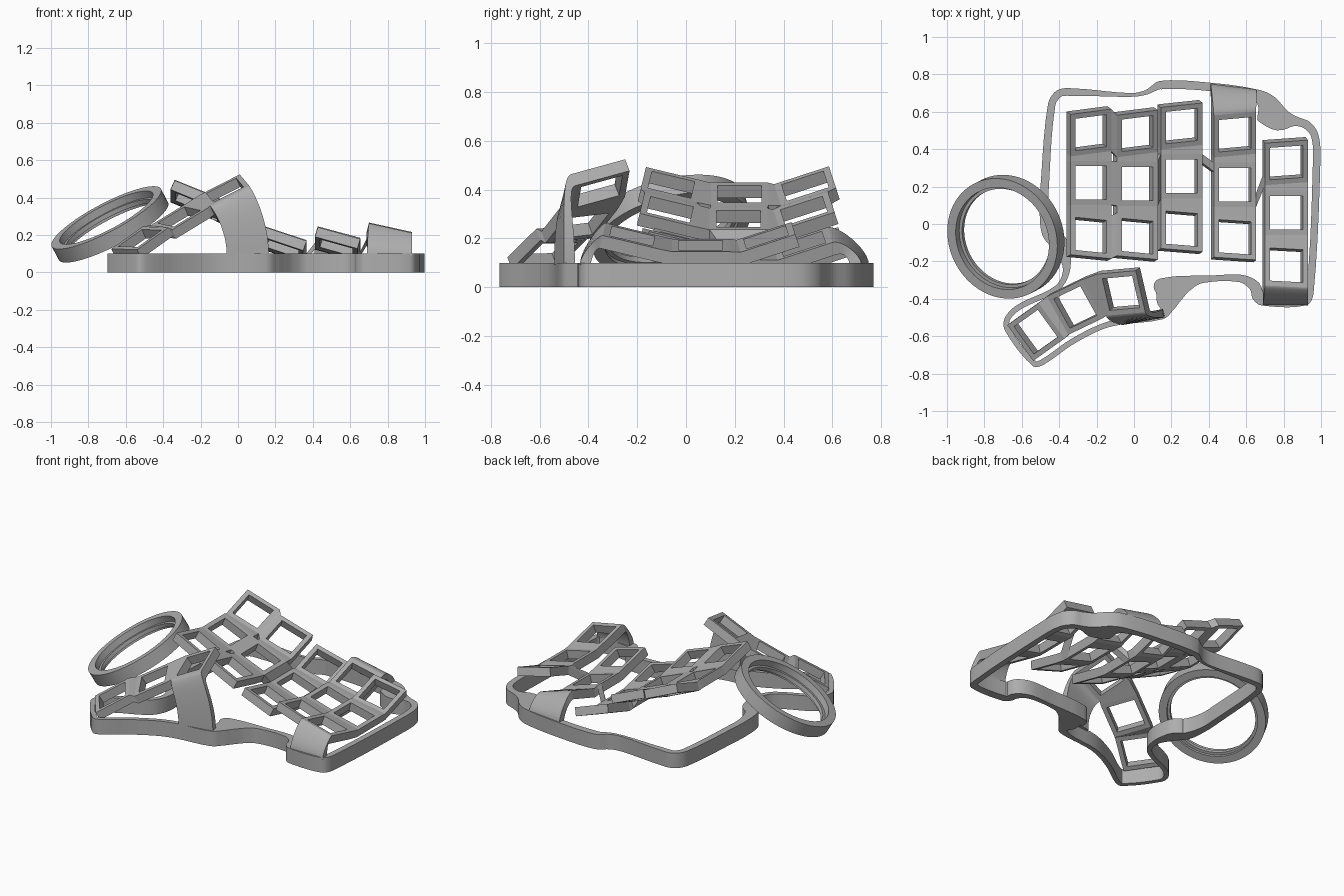
import bpy, bmesh, math
from mathutils import Vector, Matrix

cube = bpy.data.objects.get("Cube")
if cube:
    bpy.data.objects.remove(cube)

grey = bpy.data.materials.new("plain grey")
grey.use_nodes = True
COLOUR = (0.42, 0.42, 0.42, 1)
grey.diffuse_color = COLOUR
grey.node_tree.nodes["Principled BSDF"].inputs["Base Color"].default_value = COLOUR


def loft(name, sections, closed=False, smooth=False):
    """Skin a row of equal cross-sections, looped or capped."""
    bm = bmesh.new()
    rows = [[bm.verts.new(p) for p in s] for s in sections]
    n, m = len(rows), len(rows[0])
    for i in range(n if closed else n - 1):
        a, b = rows[i], rows[(i + 1) % n]
        for j in range(m):
            k = (j + 1) % m
            bm.faces.new((a[j], a[k], b[k], b[j]))
    if not closed:
        bm.faces.new(rows[0])
        bm.faces.new(rows[-1])
    bmesh.ops.recalc_face_normals(bm, faces=bm.faces)
    mesh = bpy.data.meshes.new(name)
    bm.to_mesh(mesh)
    bm.free()
    mesh.materials.append(grey)
    obj = bpy.data.objects.new(name, mesh)
    bpy.context.collection.objects.link(obj)
    if smooth:
        bpy.ops.object.select_all(action="DESELECT")
        obj.select_set(True)
        bpy.context.view_layer.objects.active = obj
        bpy.ops.object.shade_smooth_by_angle(angle=math.radians(35))
    return obj


def rot(angle, axis):
    return Matrix.Rotation(math.radians(angle), 4, axis)


# Key frames: square rims with an open middle
HALF, HOLE, DEEP = 0.118, 0.09, 0.055
SIDES = {"left": ((-1, -1), (-1, 1)), "right": ((1, -1), (1, 1)),
         "front": ((-1, -1), (1, -1)), "back": ((-1, 1), (1, 1))}


def key_frame(name, centre, yaw, pitch, roll):
    place = Matrix.Translation(centre) @ rot(yaw, "Z") @ rot(pitch, "X") @ rot(roll, "Y")
    rim = ((HALF, 0), (HOLE, 0), (HOLE, -DEEP), (HALF, -DEEP))
    loft(name, [[place @ Vector((sx * r, sy * r, z)) for r, z in rim]
                for sx, sy in ((-1, -1), (1, -1), (1, 1), (-1, 1))], closed=True)
    return place


def edge(place, side, start=0, end=1):
    a, b = (Vector((*c, 0)) * HALF for c in SIDES[side])
    p, q = a.lerp(b, start), a.lerp(b, end)
    down = Vector((0, 0, -DEEP))
    return [place @ v for v in (p, q, q + down, p + down)]


def bridge(name, a, side_a, b, side_b, start=0, end=1):
    loft(name, [edge(a, side_a, start, end), edge(b, side_b, start, end)])


# Finger columns: x, y, z of the middle key, and sideways tilt
COLUMNS = ((-0.23, 0.22, 0.382, 23), (0.018, 0.215, 0.28, 22), (0.255, 0.255, 0.14, 19),
           (0.54, 0.21, 0.145, 16), (0.815, 0.06, 0.172, 13))
ROWS = (("front", -0.28, 0.038, -13.5), ("middle", 0, 0, 0), ("back", 0.268, 0.033, 18))
grid = []
for i, (x, y, z, roll) in enumerate(COLUMNS):
    keys = [key_frame(f"finger_{i + 1}_{row}", (x, y + dy, z + dz), 0, pitch, roll)
            for row, dy, dz, pitch in ROWS]
    for a, b in zip(keys, keys[1:]):
        bridge("row_bridge", a, "back", b, "front")
    grid.append(keys)

for row in range(3):
    bridge("column_bridge", grid[0][row], "right", grid[1][row], "left")
bridge("column_bridge", grid[1][1], "right", grid[2][1], "left")
bridge("column_bridge", grid[2][1], "right", grid[3][1], "left", 0.8, 1)
bridge("column_bridge", grid[3][1], "right", grid[4][2], "left", 0, 0.15)

# Thumb cluster climbing towards the middle
THUMB = ((-0.525, -0.577, 0.183, 36, 1, -30), (-0.315, -0.445, 0.298, 29, 6, -29),
         (-0.07, -0.37, 0.44, 13, 15, -28))
thumbs = [key_frame(f"thumb_{i + 1}", (x, y, z), yaw, pitch, roll)
          for i, (x, y, z, yaw, pitch, roll) in enumerate(THUMB)]
for a, b in zip(thumbs, thumbs[1:]):
    bridge("thumb_bridge", a, "right", b, "left")

# Curved legs running from a key edge down to the base wall
FLOOR = 0.09


def leg(name, place, side, feet, reach, rise):
    out = place.to_3x3() @ Vector((0, 1 if side == "back" else -1, 0))
    tracks = []
    for p, foot in zip(edge(place, side), feet):
        end = Vector((*foot, FLOOR))
        tracks.append((p, p + out * reach, end.lerp(Vector((*foot, p.z)), rise), end))
    sections = []
    for s in range(13):
        t = s / 12
        w = ((1 - t) ** 3, 3 * t * (1 - t) ** 2, 3 * t * t * (1 - t), t ** 3)
        sections.append([sum((c * k for c, k in zip(track, w)), Vector()) for track in tracks])
    loft(name, sections, smooth=True)


leg("thumb_leg", thumbs[2], "front", ((-0.06, -0.54), (0.165, -0.5), (0.155, -0.455), (-0.05, -0.49)), 0.04, 0.55)
leg("back_leg", grid[3][2], "back", ((0.41, 0.75), (0.655, 0.72), (0.655, 0.67), (0.41, 0.7)), 0.04, 0.45)
leg("front_leg", grid[4][0], "front", ((0.69, -0.435), (0.93, -0.435), (0.93, -0.39), (0.69, -0.39)), 0.015, 0.4)

# Base wall: outline x, y and wall thickness, thicker at the screw bosses
OUTLINE = ((-0.41, 0.715, 0.04), (-0.32, 0.725, 0.04), (-0.02, 0.70, 0.02), (0.06, 0.715, 0.025),
           (0.14, 0.765, 0.045), (0.41, 0.755, 0.045), (0.655, 0.72, 0.06), (0.75, 0.68, 0.15),
           (0.82, 0.605, 0.13), (0.88, 0.57, 0.05), (0.94, 0.545, 0.045), (0.985, 0.48, 0.04),
           (0.997, 0.35, 0.04), (0.96, -0.37, 0.04), (0.92, -0.435, 0.05), (0.68, -0.435, 0.06),
           (0.635, -0.4, 0.06), (0.62, -0.35, 0.06), (0.56, -0.31, 0.04), (0.37, -0.315, 0.04),
           (0.30, -0.355, 0.1), (0.25, -0.41, 0.17), (0.21, -0.46, 0.12), (0.15, -0.51, 0.045),
           (-0.13, -0.55, 0.03), (-0.32, -0.64, 0.03), (-0.48, -0.75, 0.03), (-0.54, -0.76, 0.03),
           (-0.69, -0.57, 0.03), (-0.69, -0.50, 0.03), (-0.62, -0.43, 0.03), (-0.42, -0.33, 0.03),
           (-0.38, -0.24, 0.04), (-0.43, -0.14, 0.09), (-0.49, -0.06, 0.08), (-0.505, 0.08, 0.05),
           (-0.50, 0.2, 0.045), (-0.46, 0.64, 0.04))


def smooth_loop(points, steps):
    pts = [Vector(p) for p in points]
    n, out = len(pts), []
    for i in range(n):
        a, b, c, d = (pts[(i + k) % n] for k in (-1, 0, 1, 2))
        # Tangents scaled to the span keep uneven spacing from overshooting
        span = (c - b).length
        m0, m1 = (c - a).normalized() * span, (d - b).normalized() * span
        for s in range(steps):
            t = s / steps
            out.append(b * (2 * t**3 - 3 * t**2 + 1) + m0 * (t**3 - 2 * t**2 + t)
                       + c * (3 * t**2 - 2 * t**3) + m1 * (t**3 - t**2))
    return out


loop = smooth_loop(OUTLINE, 5)
wall = []
for i, p in enumerate(loop):
    d = loop[(i + 1) % len(loop)] - loop[i - 1]
    inward = Vector((d.y, -d.x)).normalized()
    outer = Vector((p.x, p.y))
    inner = outer + inward * p.z
    wall.append([(*outer, 0), (*outer, 0.1), (*inner, 0.1), (*inner, 0)])
loft("base_wall", wall, closed=True, smooth=True)

# Round holder tilted two ways, with an inner lip
holder = Matrix.Translation((-0.685, -0.068, 0.257)) @ rot(15, "X") @ rot(-27, "Y")
profile = ((0.33, 0.042), (0.28, 0.042), (0.28, 0), (0.263, 0),
           (0.263, -0.025), (0.28, -0.025), (0.28, -0.042), (0.33, -0.042))
loft("round_holder", [[holder @ Vector((r * math.cos(a), r * math.sin(a), z)) for r, z in profile]
                      for a in (math.tau * k / 96 for k in range(96))], closed=True, smooth=True)
